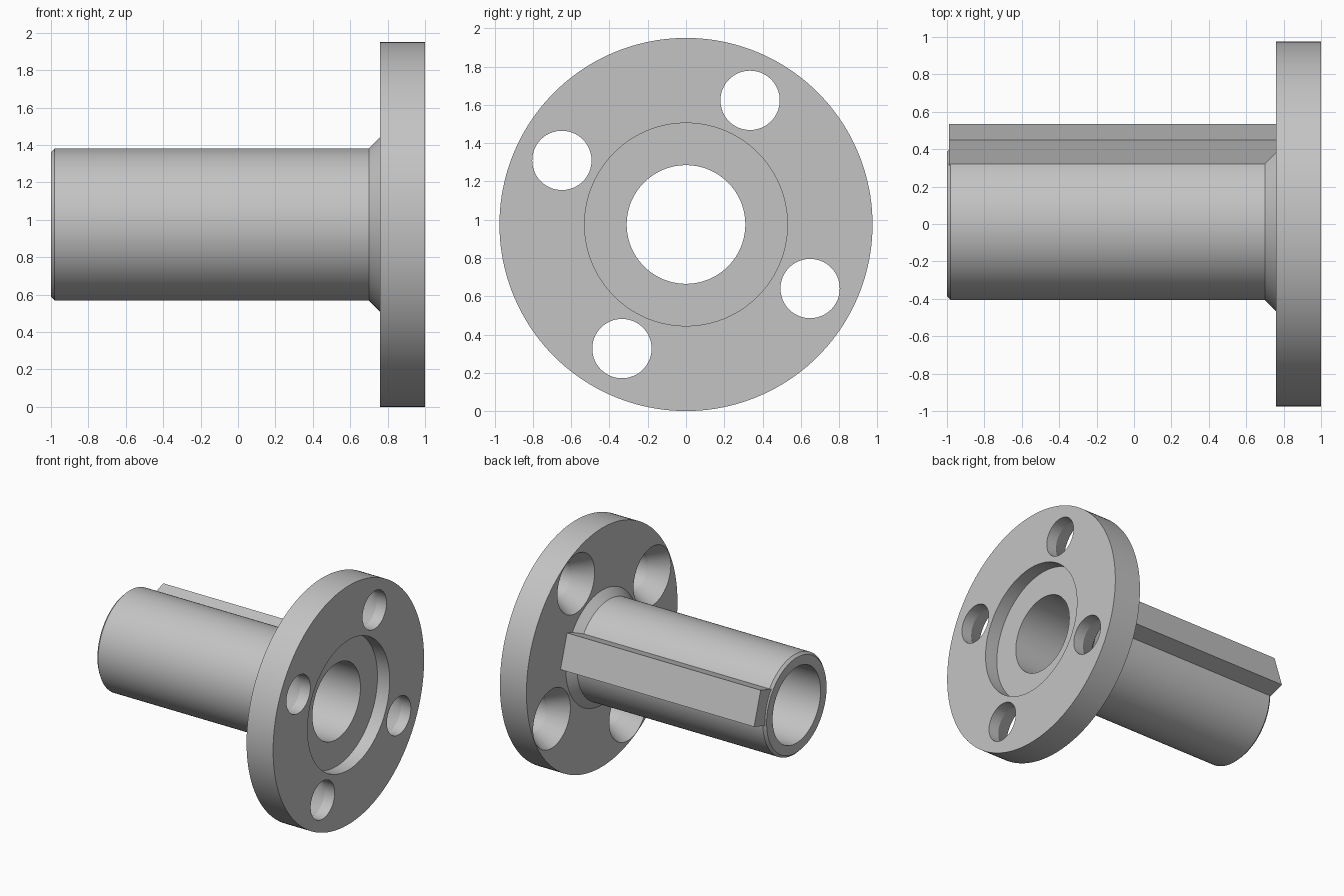
import bpy, bmesh, math
from mathutils import Matrix, Vector

if "Cube" in bpy.data.objects:
    bpy.data.objects.remove(bpy.data.objects["Cube"], do_unlink=True)

R = 0.975                      # flange radius, also the axis height
TURN = math.radians(17.7)      # rotation of the bolt pattern and key
AXIS = Vector((0, 0, R))

steel = bpy.data.materials.new("grey_steel")
steel.use_nodes = True
steel.diffuse_color = (0.55, 0.55, 0.55, 1)
steel.node_tree.nodes["Principled BSDF"].inputs["Base Color"].default_value = (0.55, 0.55, 0.55, 1)


def finish(name, bm):
    bmesh.ops.recalc_face_normals(bm, faces=bm.faces)
    mesh = bpy.data.meshes.new(name)
    bm.to_mesh(mesh)
    bm.free()
    mesh.materials.append(steel)
    obj = bpy.data.objects.new(name, mesh)
    bpy.context.collection.objects.link(obj)
    return obj


def lathe(name, profile, centre, segments):
    """Revolve a closed (x, radius) profile about a line parallel to x."""
    bm = bmesh.new()
    rings = []
    for i in range(segments):
        a = 2 * math.pi * i / segments
        rings.append([bm.verts.new(centre + Vector((x, r * math.cos(a), r * math.sin(a))))
                      for x, r in profile])
    n = len(profile)
    for i, ring in enumerate(rings):
        after = rings[(i + 1) % segments]
        for j in range(n):
            k = (j + 1) % n
            bm.faces.new((ring[j], ring[k], after[k], after[j]))
    return finish(name, bm)


def plug(name, profile, centre, segments):
    """Solid revolved cutter with flat end caps."""
    obj = lathe(name, profile, centre, segments)
    bm = bmesh.new()
    bm.from_mesh(obj.data)
    inner = [f for f in bm.faces if len({round(v.co.x, 4) for v in f.verts}) == 2
             and abs(f.calc_center_median().x - (profile[0][0] + profile[-1][0]) / 2) < 1e-4]
    bmesh.ops.delete(bm, geom=inner, context="FACES")
    bmesh.ops.holes_fill(bm, edges=[e for e in bm.edges if e.is_boundary], sides=0)
    bmesh.ops.recalc_face_normals(bm, faces=bm.faces)
    bm.to_mesh(obj.data)
    bm.free()
    obj.hide_render = True
    return obj


# Sleeve, conical collar and recessed flange as one turned body
body = lathe("flanged_sleeve", [
    (-1.0, 0.31), (-1.0, 0.387), (-0.98, 0.407), (0.70, 0.407), (0.76, 0.467),
    (0.76, R), (1.0, R), (1.0, 0.53), (0.89, 0.53), (0.89, 0.31)], AXIS, 160)

# Four bolt holes that flare towards the back of the flange
for i in range(4):
    a = TURN + math.radians(45 + 90 * i)
    centre = AXIS + Vector((0, math.cos(a), math.sin(a))) * 0.73
    cutter = plug("bolt_hole_cutter", [(0.74, 0.252), (0.91, 0.155), (1.05, 0.155)], centre, 64)
    mod = body.modifiers.new("bolt_hole", "BOOLEAN")
    mod.operation = "DIFFERENCE"
    mod.solver = "EXACT"
    mod.object = cutter
    bpy.context.view_layer.objects.active = body
    bpy.ops.object.modifier_apply(modifier=mod.name)
    bpy.data.objects.remove(cutter, do_unlink=True)

# Rectangular key along the sleeve
bm = bmesh.new()
bmesh.ops.create_cube(bm, size=1, matrix=(
    Matrix.Translation(AXIS) @ Matrix.Rotation(TURN, 4, "X")
    @ Matrix.Translation((-0.115, 0.436, 0)) @ Matrix.Diagonal((1.75, 0.162, 0.28, 1))))
finish("drive_key", bm)

# Smooth round surfaces, crisp edges
bpy.ops.object.select_all(action="DESELECT")
body.select_set(True)
bpy.context.view_layer.objects.active = body
bpy.ops.object.shade_smooth_by_angle(angle=math.radians(25))
